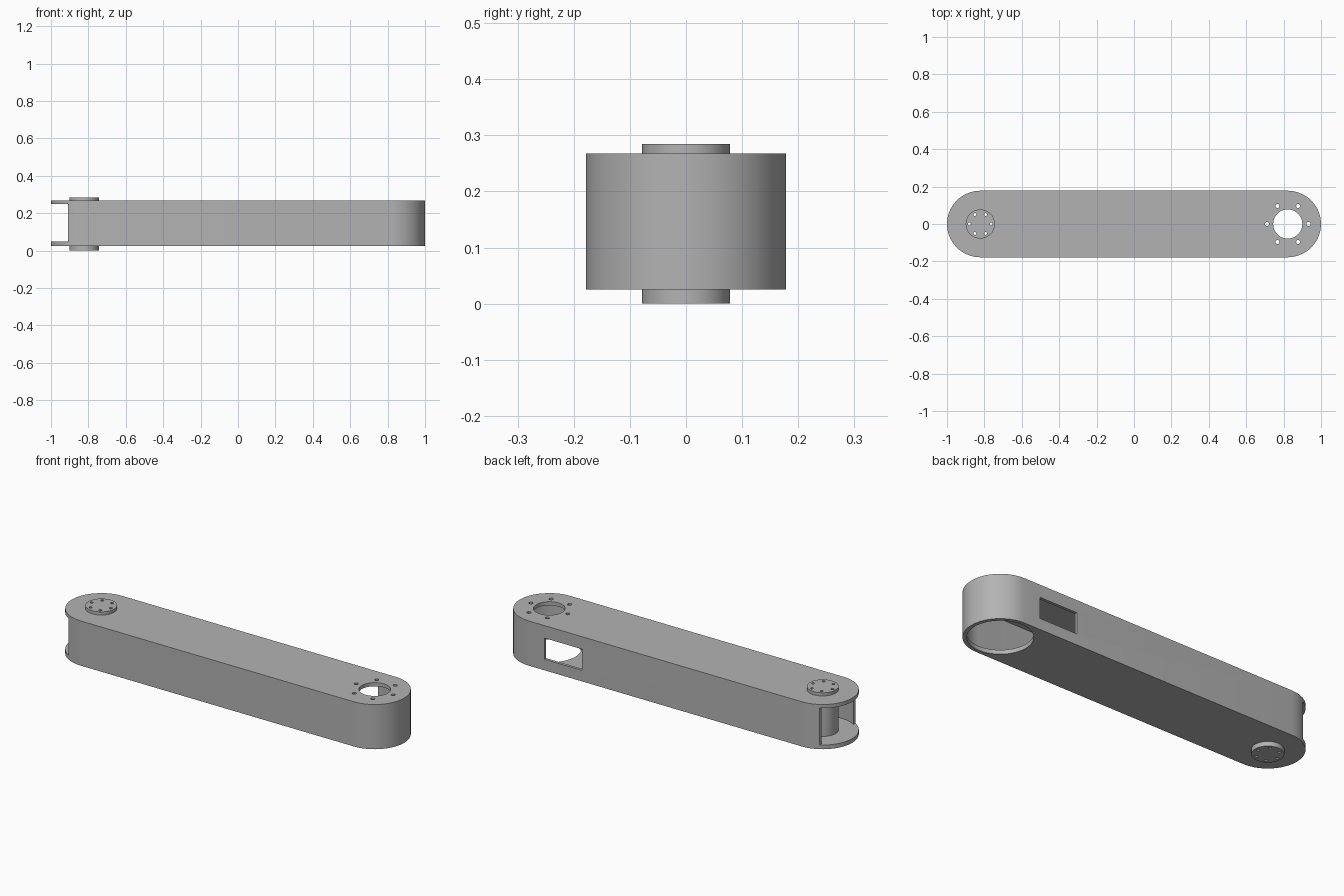
import bpy, bmesh, math

cube = bpy.data.objects.get("Cube")
if cube:
    bpy.data.objects.remove(cube, do_unlink=True)

AXIS = 0.822             # distance of each joint from the middle
OUTER, INNER = 0.178, 0.163
BOTTOM, TOP = 0.025, 0.268
FLOOR, CEILING = 0.048, 0.248
NOTCH = -0.91            # x where the side wall stops

grey = bpy.data.materials.new("grey metal")
grey.use_nodes = True
colour = (0.45, 0.45, 0.45, 1)
grey.diffuse_color = colour
grey.node_tree.nodes["Principled BSDF"].inputs["Base Color"].default_value = colour


def prism(name, outline, z0, z1):
    """Extrude a flat outline from z0 to z1."""
    bm = bmesh.new()
    base = bm.faces.new([bm.verts.new((x, y, z0)) for x, y in outline])
    top = bmesh.ops.extrude_face_region(bm, geom=[base])["geom"]
    verts = [v for v in top if isinstance(v, bmesh.types.BMVert)]
    bmesh.ops.translate(bm, verts=verts, vec=(0, 0, z1 - z0))
    bmesh.ops.recalc_face_normals(bm, faces=bm.faces)
    mesh = bpy.data.meshes.new(name)
    bm.to_mesh(mesh)
    bm.free()
    mesh.materials.append(grey)
    obj = bpy.data.objects.new(name, mesh)
    bpy.context.collection.objects.link(obj)
    return obj


def arc(cx, r, start, end, n):
    """Points on an arc about (cx, 0), both ends included."""
    angles = [start + (end - start) * i / n for i in range(n + 1)]
    return [(cx + r * math.cos(a), r * math.sin(a)) for a in angles]


def circle(cx, r, n):
    return arc(cx, r, 0, 2 * math.pi, n)[:-1]


def rectangle(x0, x1, y0, y1):
    return [(x0, y0), (x1, y0), (x1, y1), (x0, y1)]


def cut(obj, outline, z0, z1):
    cutter = prism("cutter", outline, z0, z1)
    cutter.hide_render = True
    mod = obj.modifiers.new("cut", "BOOLEAN")
    mod.operation, mod.solver, mod.object = "DIFFERENCE", "EXACT", cutter
    bpy.context.view_layer.objects.active = obj
    bpy.ops.object.modifier_apply(modifier=mod.name)
    bpy.data.objects.remove(cutter, do_unlink=True)


def bolt_holes(obj, cx, ring, r, z0, z1):
    for i in range(6):
        a = i * math.pi / 3
        dx, dy = ring * math.cos(a), ring * math.sin(a)
        cut(obj, [(x + dx, y + dy) for x, y in circle(cx, r, 12)], z0, z1)


def smooth(obj):
    bpy.ops.object.select_all(action="DESELECT")
    obj.select_set(True)
    bpy.context.view_layer.objects.active = obj
    bpy.ops.object.shade_smooth_by_angle(angle=math.radians(30))


# Arm housing: round-ended bar
half = math.pi / 2
bar = arc(AXIS, OUTER, -half, half, 20) + arc(-AXIS, OUTER, half, 3 * half, 20)
housing = prism("arm_housing", bar, BOTTOM, TOP)

# Hollow inside, opening into the notch at the left-hand end
lip = math.acos((NOTCH + AXIS) / INNER)
hollow = arc(AXIS, INNER, -half, half, 20) + arc(-AXIS, INNER, half, lip, 6)
hollow += [(NOTCH, 0.3), (-1.2, 0.3), (-1.2, -0.3), (NOTCH, -0.3)]
hollow += arc(-AXIS, INNER, -lip, -half, 6)
cut(housing, hollow, FLOOR, CEILING)

# Joint openings, bolt ring and the window in the back wall
cut(housing, circle(AXIS, 0.078, 40), 0.2, 0.4)
cut(housing, circle(AXIS, 0.158, 48), -0.1, 0.1)
bolt_holes(housing, AXIS, 0.111, 0.011, 0.2, 0.4)
cut(housing, rectangle(0.50, 0.727, 0.1, 0.3), 0.085, 0.2)
cut(housing, circle(-AXIS, 0.0775, 40), -0.1, 0.4)
smooth(housing)

# Joint pin standing through both plates
pin = prism("joint_pin", circle(-AXIS, 0.078, 40), 0, 0.285)
bolt_holes(pin, -AXIS, 0.058, 0.008, -0.1, 0.4)
smooth(pin)
